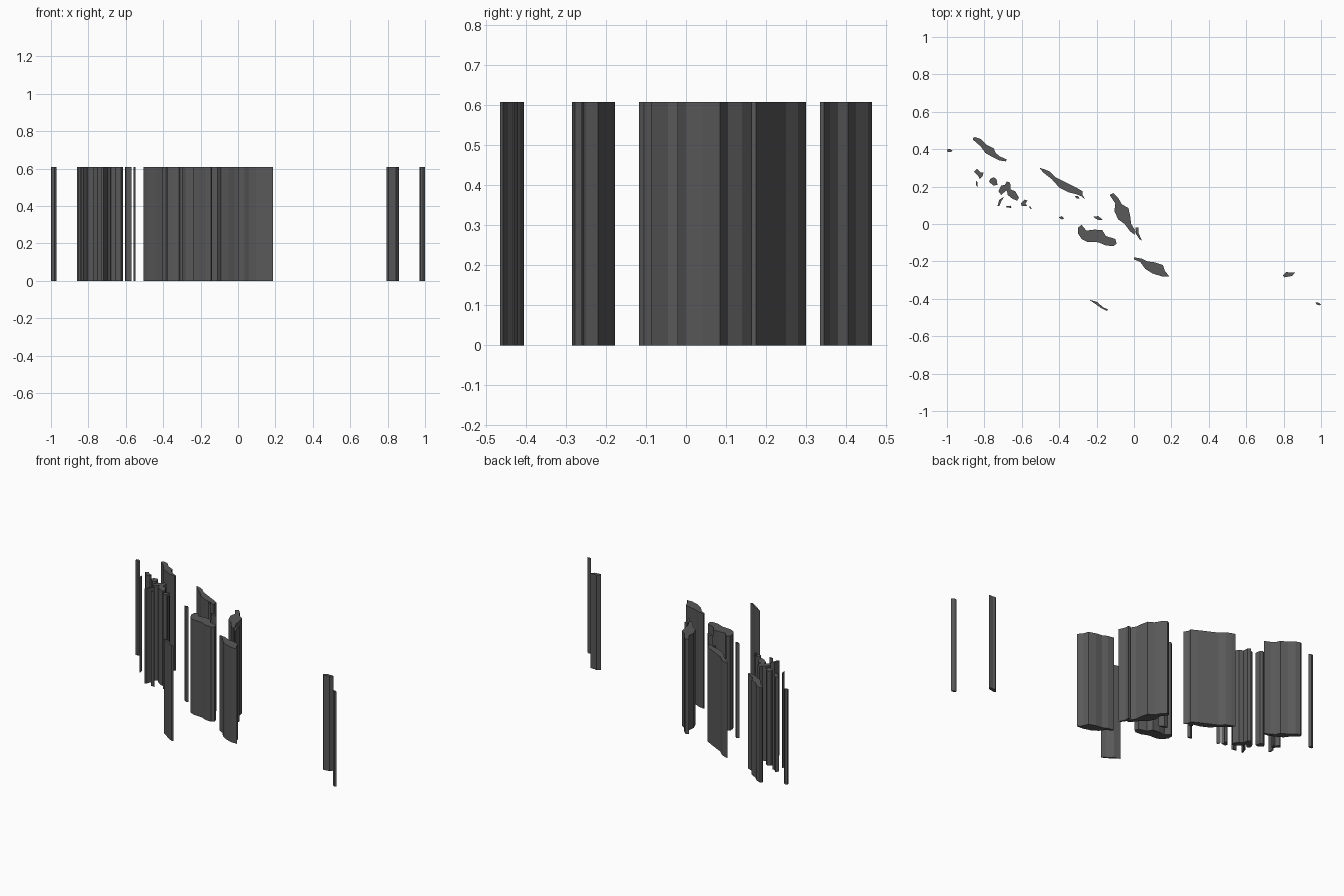
import bpy, bmesh

HEIGHT = 0.608
S = 0.01  # outlines are written in hundredths of a unit

stone = bpy.data.materials.new("dark_grey")
stone.diffuse_color = (0.1, 0.1, 0.1, 1)


def island(name, *outline):
    """Extrude one closed coastline straight up from the ground."""
    bm = bmesh.new()
    base = bm.faces.new([bm.verts.new((x * S, y * S, 0)) for x, y in outline])
    top = bmesh.ops.extrude_face_region(bm, geom=[base], use_keep_orig=True)
    verts = [v for v in top["geom"] if isinstance(v, bmesh.types.BMVert)]
    bmesh.ops.translate(bm, verts=verts, vec=(0, 0, HEIGHT))
    bmesh.ops.recalc_face_normals(bm, faces=bm.faces)
    mesh = bpy.data.meshes.new(name)
    bm.to_mesh(mesh)
    bm.free()
    mesh.materials.append(stone)
    obj = bpy.data.objects.new(name, mesh)
    bpy.context.collection.objects.link(obj)


# north-west group
island("northwest_long_island", (-86, 46), (-85, 46.5), (-82, 45.5), (-79, 42.5), (-75, 40.5),
       (-74, 38), (-71.5, 36), (-68, 34.5), (-68.5, 33.5), (-72, 34), (-76, 36),
       (-79.5, 38), (-82, 41.5), (-86, 45))
island("far_west_islet", (-100, 39.8), (-98.5, 40.2), (-97, 39.2), (-98, 38.4), (-99.6, 38.6))
island("west_upper_island", (-85.5, 28), (-84, 29.5), (-82, 27.5), (-80.5, 27.5), (-81, 25.5),
       (-82.5, 24), (-83.5, 26))
island("west_lower_islet", (-84.5, 23), (-83.8, 22.5), (-83.6, 19.5), (-84.6, 21))
island("round_island", (-77, 24), (-75, 25), (-73.5, 24), (-73, 21), (-75, 20.5), (-77.5, 22.5))

# central-west cluster
island("cluster_main_island", (-71, 20.5), (-69, 21), (-68, 22.8), (-66.2, 22), (-66, 18.5),
       (-63.5, 17.5), (-61.5, 14), (-62.5, 12.5), (-65, 13.5), (-67.5, 15.5),
       (-68, 18), (-70, 16.5), (-71, 15.5), (-72.5, 17.5))
island("cluster_thin_island", (-73, 9.5), (-72, 13), (-69.5, 14.5), (-71, 12), (-72, 9.5))
island("cluster_south_islet", (-68.5, 9.5), (-66, 9.8), (-65.5, 8.6), (-68, 8.8))
island("cluster_east_island", (-60.5, 11), (-58.5, 13), (-57, 12.5), (-58, 11), (-57, 9.5),
       (-60, 9.5))
island("cluster_east_islet", (-56, 10), (-55.2, 9.2), (-54.7, 8), (-55.7, 8.2))

# central chain
island("north_central_long_island", (-50.5, 30), (-48, 29.3), (-45, 28), (-42, 25), (-37, 22.5),
       (-31, 19.5), (-27.5, 17.5), (-27.5, 15.5), (-26, 13), (-28, 14.8),
       (-31, 16), (-35, 17), (-40, 19.5), (-44, 24), (-48.5, 27.5))
island("north_central_islet", (-31.5, 15), (-30, 15), (-29, 13.6), (-31, 13.8))
island("middle_islet", (-40.3, 3.5), (-38.5, 4.2), (-37.3, 3), (-38.5, 2.4))
island("strait_islet", (-21.8, 4), (-19, 4.2), (-16.5, 2), (-19, 2.2), (-21, 3.2))
island("south_central_large_island", (-30, -2), (-28, -0.5), (-25.5, -3.5), (-21, -3), (-17, -3.3),
       (-15, -6.5), (-10, -8), (-9.3, -10.5), (-11, -11.8), (-15, -11.5),
       (-19, -9.8), (-25, -9.5), (-28, -8), (-30, -5))

# eastern chain
island("east_long_island", (-13, 15.5), (-11, 16.5), (-8.5, 14), (-6.5, 10.5), (-3, 8.5),
       (-2, 4), (-1.5, 0), (1, -4), (0.5, -5.8), (-2, -4),
       (-5, 0), (-8.5, 2.5), (-10.5, 7), (-10, 11))
island("east_small_island", (0.8, -2), (2.5, -2), (2.3, -4.5), (4.2, -8.8), (2.8, -8), (1.2, -5.5))
island("southeast_island", (0, -17.8), (4, -18.5), (7, -20), (11, -20.5), (15.5, -22),
       (16.5, -25), (18.8, -28), (15, -28), (10, -26.5), (6, -24),
       (3.5, -20.5), (0, -18.8))

# outlying islands
island("south_thin_island", (-24, -40.5), (-20, -41.5), (-16.5, -44.5), (-13.8, -45.8),
       (-14.5, -46.5), (-17.5, -45), (-21, -42.5))
island("far_east_island", (79.5, -27.5), (81.5, -25.6), (83, -26), (86, -26), (84.5, -27.8),
       (80.5, -28.5))
island("far_southeast_islet", (97, -42), (98.5, -42), (100, -43), (99, -43.5), (97.5, -43))
